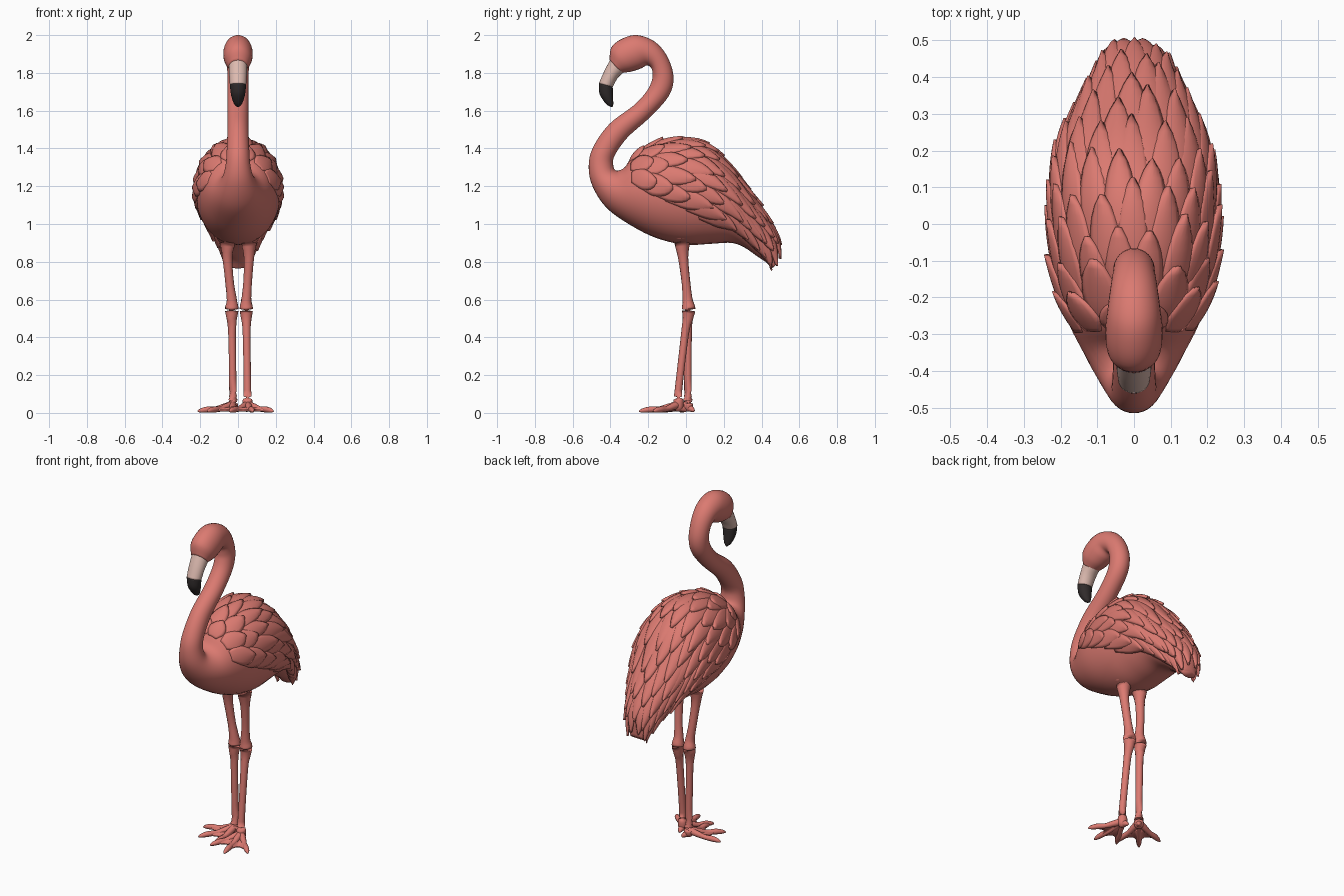
import bpy, bmesh, math, random
from mathutils import Vector

random.seed(4)
if "Cube" in bpy.data.objects:
    bpy.data.objects.remove(bpy.data.objects["Cube"])


def material(name, rgb):
    m = bpy.data.materials.new(name)
    m.use_nodes = True
    m.diffuse_color = (*rgb, 1)
    bsdf = m.node_tree.nodes["Principled BSDF"]
    bsdf.inputs["Base Color"].default_value = (*rgb, 1)
    bsdf.inputs["Roughness"].default_value = 0.7
    return m


PINK = material("coral pink", (0.71, 0.195, 0.165))
PALE = material("pale beak", (0.72, 0.49, 0.43))
DARK = material("dark beak tip", (0.03, 0.024, 0.024))


def make_object(name, verts, faces, mat, fix_normals=True):
    mesh = bpy.data.meshes.new(name)
    mesh.from_pydata(verts, [], faces)
    if fix_normals:
        bm = bmesh.new()
        bm.from_mesh(mesh)
        bmesh.ops.recalc_face_normals(bm, faces=bm.faces)
        bm.to_mesh(bm_mesh := mesh)
        bm.free()
    mesh.materials.append(mat)
    mesh.polygons.foreach_set("use_smooth", [True] * len(mesh.polygons))
    ob = bpy.data.objects.new(name, mesh)
    bpy.context.collection.objects.link(ob)
    return ob


def spline(rows, t):
    """Catmull-Rom value of a table of tuples at parameter t."""
    last = len(rows) - 1
    t = min(max(t, 0), last)
    i = min(int(t), last - 1)
    f = t - i
    p, q, r, s = (rows[min(max(k, 0), last)] for k in range(i - 1, i + 3))
    return [b + f / 2 * (c - a + f * (2 * a - 5 * b + 4 * c - d + f * (3 * (b - c) + d - a)))
            for a, b, c, d in zip(p, q, r, s)]


def section(rows, t, a):
    """Point on an oval ring between an upper and a lower profile point."""
    y1, z1, y2, z2, w = spline(rows, t)
    c = math.cos(a)
    return Vector((w * math.sin(a), (y1 + y2) / 2 + c * (y1 - y2) / 2,
                   (z1 + z2) / 2 + c * (z1 - z2) / 2))


def ring_faces(rings, n):
    faces = [(i * n + j, i * n + (j + 1) % n, (i + 1) * n + (j + 1) % n, (i + 1) * n + j)
             for i in range(rings - 1) for j in range(n)]
    return faces + [tuple(range(n)), tuple(range((rings - 1) * n, rings * n))]


def loft(name, rows, mat, steps=5, n=32):
    count = (len(rows) - 1) * steps + 1
    verts = [section(rows, i / steps, math.tau * j / n) for i in range(count) for j in range(n)]
    return make_object(name, verts, ring_faces(count, n), mat)


def tube(name, rows, steps=4, n=14):
    """Round limb through (x, y, z, radius) points."""
    count = (len(rows) - 1) * steps + 1
    verts = []
    for i in range(count):
        x, y, z, r = spline(rows, i / steps)
        ahead = Vector(spline(rows, i / steps + 0.1)[:3])
        behind = Vector(spline(rows, i / steps - 0.1)[:3])
        turn = (ahead - behind).to_track_quat("Z", "Y")
        for j in range(n):
            a = math.tau * j / n
            verts.append(Vector((x, y, z)) + turn @ Vector((r * math.cos(a), r * math.sin(a), 0)))
    return make_object(name, verts, ring_faces(count, n), PINK)


# Head, neck and body: upper y, z, lower y, z, half width
BODY = [
    (-.405, 1.87, -.34, 1.80, .05), (-.395, 1.935, -.29, 1.807, .072),
    (-.34, 1.98, -.24, 1.823, .078), (-.26, 2.0, -.205, 1.84, .072),
    (-.165, 1.965, -.182, 1.822, .064), (-.098, 1.885, -.177, 1.79, .058),
    (-.066, 1.775, -.182, 1.755, .056), (-.093, 1.675, -.21, 1.70, .055),
    (-.193, 1.563, -.278, 1.627, .055), (-.31, 1.458, -.405, 1.53, .056),
    (-.378, 1.362, -.49, 1.41, .06), (-.385, 1.31, -.515, 1.31, .066),
    (-.368, 1.282, -.495, 1.2, .085), (-.325, 1.30, -.415, 1.08, .125),
    (-.283, 1.36, -.27, .98, .175), (-.21, 1.405, -.14, .92, .208),
    (-.08, 1.445, 0, .89, .225), (.08, 1.43, .13, .895, .22),
    (.21, 1.33, .24, .90, .195), (.335, 1.165, .31, .875, .15),
    (.43, 1.03, .375, .83, .105), (.485, .91, .42, .80, .075),
    (.485, .79, .455, .765, .045),
]
loft("body_and_neck", BODY, PINK)

# Bent beak in two colours, sharing the middle ring
BEAK = [(-.385, 1.9, -.32, 1.81, .05), (-.43, 1.815, -.36, 1.775, .047),
        (-.461, 1.745, -.388, 1.725, .043)]
TIP = [BEAK[-1], (-.458, 1.69, -.386, 1.67, .036),
       (-.425, 1.637, -.385, 1.635, .021), (-.398, 1.62, -.388, 1.62, .005)]
loft("beak_base", BEAK, PALE, n=24)
loft("beak_tip", TIP, DARK, n=24)


# Plumage: overlapping domed feathers that follow the body surface
def feather(verts, faces, t0, length, a0, half, lift, nu=9, nv=6):
    base = len(verts)
    for i in range(nu + 1):
        u = i / nu
        width = half * min(1, 0.6 + u) * max(0.06, 1 - u ** 3.5) ** 0.6
        for j in range(nv + 1):
            v = 2 * j / nv - 1
            t = min(t0 + u * length, len(BODY) - 1.05)
            a = a0 + 0.2 * u * math.sin(a0) + v * width
            p = section(BODY, t, a)
            da = section(BODY, t, a + .02) - section(BODY, t, a - .02)
            dt = section(BODY, t + .04, a) - section(BODY, t - .04, a)
            h = lift * (0.15 + 0.85 * u) * (1 - 0.45 * v * v) - 0.002
            verts.append(p + da.cross(dt).normalized() * h)
    for i in range(nu):
        for j in range(nv):
            k = base + i * (nv + 1) + j
            faces.append((k, k + 1, k + nv + 2, k + nv + 1))


ROWS = 11
verts, faces = [], []
for r in range(ROWS):
    f = r / (ROWS - 1)
    start = 13.7 + 5.7 * f
    reach = 1.15 + 0.8 * min(1, 2 * f)
    y1, z1, y2, z2, w = spline(BODY, start + 0.8)
    radius = (w + math.hypot(y1 - y2, z1 - z2) / 2) / 2
    count = max(4, round(2 * reach * radius / 0.08))
    count += (count + r) % 2
    gap = 2 * reach / (count - 1)
    for k in range(count):
        angle = -reach + gap * k + random.uniform(-.08, .08) * gap
        side = abs(angle) / reach
        length = (1.35 + 1.1 * f) * random.uniform(.88, 1.1)
        feather(verts, faces, start + 0.25 * side * random.uniform(0, 1), length,
                angle, gap * 0.62, random.uniform(.021, .028))
plumage = make_object("plumage", verts, faces, PINK, fix_normals=False)
solid = plumage.modifiers.new("thickness", "SOLIDIFY")
solid.thickness = 0.01
solid.offset = -1


# Legs and webbed feet: hip x, knee x, ankle x and y, outward turn of the foot
def leg(side, hip, knee, ax, ay, turn):
    tube(side + "_leg", [
        (hip, -.02, .98, .06), (hip, -.02, .9, .042), (hip, -.015, .82, .027),
        ((hip + knee) / 2, 0, .69, .023), (knee, .008, .6, .027), (knee, .014, .55, .036),
        (knee, .01, .5, .028), (knee * .7 + ax * .3, .01 * .7 + ay * .3, .42, .021),
        (ax, ay, .12, .02), (ax, ay, .06, .027), (ax, ay, .025, .025), (ax, ay, .008, .012)])

    def ground(angle, dist, z):
        return Vector((ax + dist * math.sin(angle), ay - dist * math.cos(angle), z))

    toes = [turn + math.radians(d) for d in (-38, 0, 38)]
    for name, ang in zip(("inner", "middle", "outer"), toes):
        size = 0.21 if name == "middle" else 0.19
        tube(f"{side}_{name}_toe", [
            (*ground(ang, d * size, z), rad) for d, z, rad in
            ((0, .045, .02), (.25, .032, .018), (.5, .02, .014), (.72, .018, .016),
             (.9, .013, .012), (1, .008, .004))], n=10)
    tube(side + "_hind_toe", [(*ground(turn + math.pi, d, z), rad) for d, z, rad in
                              ((0, .03, .02), (.025, .02, .016), (.042, .01, .006))], n=10)
    # Webbing with a scalloped front edge
    pts = [ground(turn, 0, .035)]
    fan = []
    for a, b in zip(toes, toes[1:]):
        first = len(pts)
        for i in range(9):
            s = i / 8
            dist = 0.16 - 0.05 * math.sin(math.pi * s)
            pts.append(ground(a + (b - a) * s, dist, .014))
        fan += [(0, first + i, first + i + 1) for i in range(8)]
    web = make_object(side + "_foot_web", pts, fan, PINK)
    mod = web.modifiers.new("thickness", "SOLIDIFY")
    mod.thickness = 0.012
    mod.offset = 0


leg("left", .058, .044, .05, -.04, math.radians(8))
leg("right", -.056, -.033, -.027, .01, math.radians(-40))
